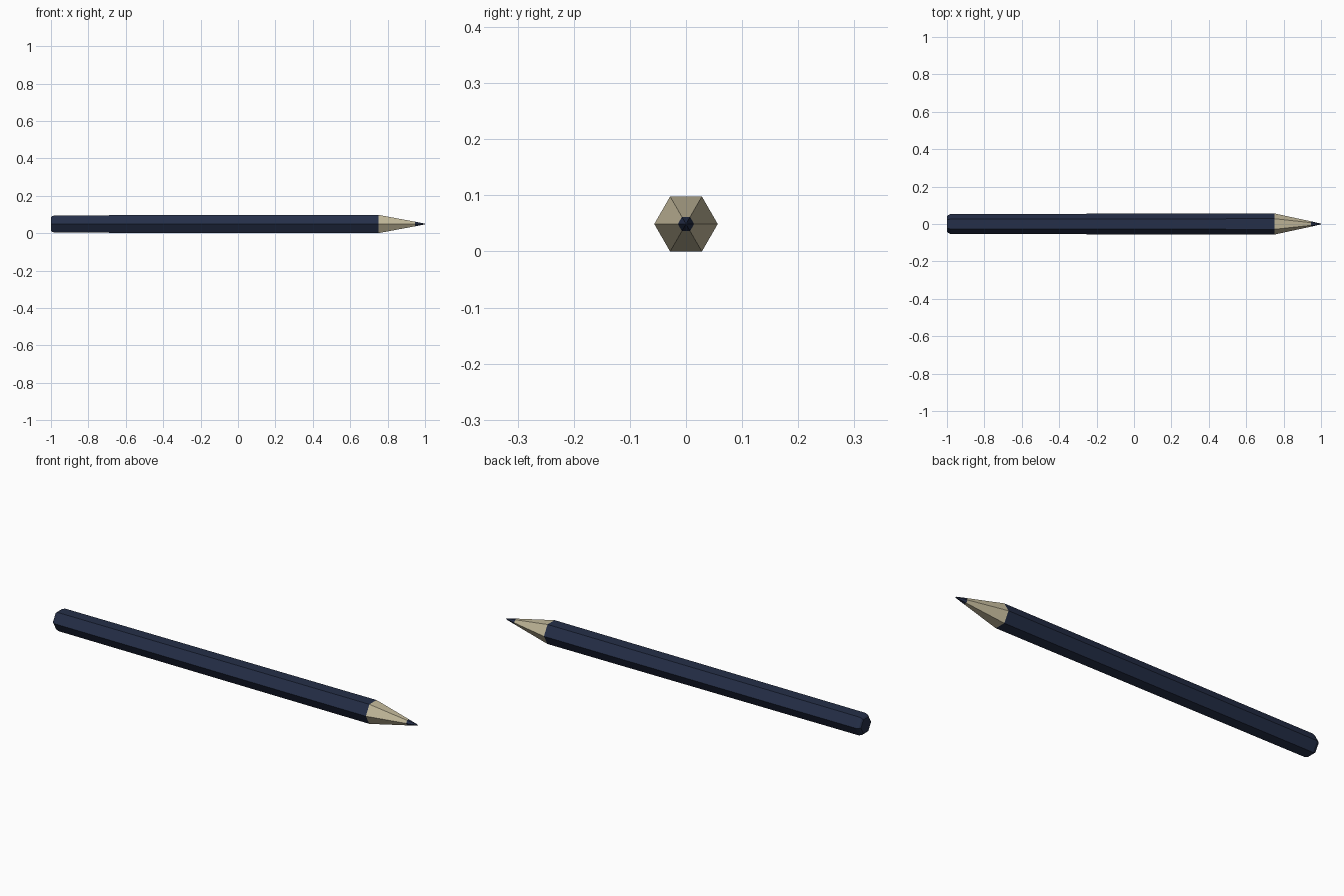
import bpy, bmesh, math

if "Cube" in bpy.data.objects:
    bpy.data.objects.remove(bpy.data.objects["Cube"])

SIDES = 6
AXIS_Z = 0.049  # height of the pencil's centre line


def material(name, rgb):
    m = bpy.data.materials.new(name)
    m.diffuse_color = (*rgb, 1.0)
    m.use_nodes = True
    m.node_tree.nodes["Principled BSDF"].inputs["Base Color"].default_value = m.diffuse_color
    return m


navy = material("navy_paint", (0.018, 0.028, 0.065))
wood = material("pale_wood", (0.55, 0.49, 0.33))


def hex_loft(name, rings, mat, cap_start=False, cap_end=False):
    """Skin hexagonal rings (x, corner radius) along the x axis."""
    bm = bmesh.new()
    loops = []
    for x, r in rings:
        loops.append([bm.verts.new((x,
                                    r * math.cos(math.tau * i / SIDES),
                                    AXIS_Z + r * math.sin(math.tau * i / SIDES)))
                      for i in range(SIDES)])
    for a, b in zip(loops, loops[1:]):
        for i in range(SIDES):
            j = (i + 1) % SIDES
            bm.faces.new((a[i], a[j], b[j], b[i]))
    if cap_start:
        bm.faces.new(loops[0][::-1])
    if cap_end:
        bm.faces.new(loops[-1])
    bmesh.ops.recalc_face_normals(bm, faces=bm.faces)
    # open shells: make sure the normals point away from the axis
    side = bm.faces[0] if not cap_start else bm.faces[-2]
    c = side.calc_center_median()
    if side.normal.y * c.y + side.normal.z * (c.z - AXIS_Z) < 0:
        bmesh.ops.reverse_faces(bm, faces=bm.faces)
    mesh = bpy.data.meshes.new(name)
    bm.to_mesh(mesh)
    bm.free()
    mesh.materials.append(mat)
    obj = bpy.data.objects.new(name, mesh)
    bpy.context.collection.objects.link(obj)
    return obj


# painted barrel, slightly tapered, with a rounded back end
hex_loft("barrel", [(-1.0, 0.040), (-0.994, 0.048), (-0.98, 0.0535), (0.75, 0.0566)],
         navy, cap_start=True)
# sharpened wood
hex_loft("sharpened_wood", [(0.75, 0.0566), (0.945, 0.0145)], wood)
# lead point
hex_loft("lead_point", [(0.945, 0.0145), (0.996, 0.003), (1.0, 0.001)], navy, cap_end=True)
